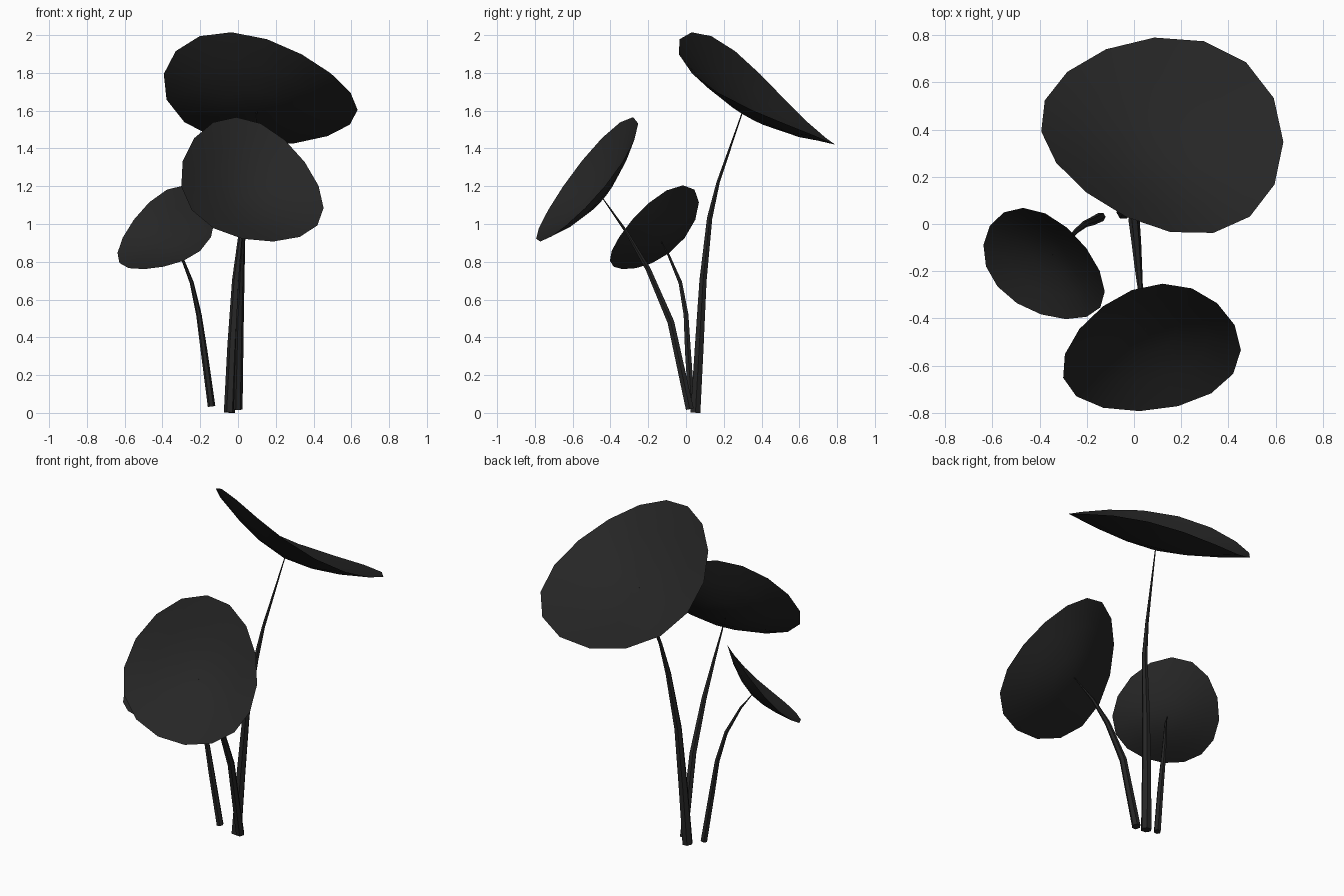
import bpy, bmesh, math
from mathutils import Vector

cube = bpy.data.objects.get("Cube")
if cube:
    bpy.data.objects.remove(cube, do_unlink=True)

SIDES = 16
STEM_SIDES = 6

charcoal = bpy.data.materials.new("charcoal")
charcoal.use_nodes = True
colour = (0.019, 0.019, 0.019, 1)
charcoal.diffuse_color = colour
charcoal.node_tree.nodes["Principled BSDF"].inputs["Base Color"].default_value = colour


def finish(name, bm, angle):
    mesh = bpy.data.meshes.new(name)
    bm.to_mesh(mesh)
    bm.free()
    mesh.materials.append(charcoal)
    obj = bpy.data.objects.new(name, mesh)
    bpy.context.collection.objects.link(obj)
    bpy.ops.object.select_all(action='DESELECT')
    obj.select_set(True)
    bpy.context.view_layer.objects.active = obj
    bpy.ops.object.shade_smooth_by_angle(angle=math.radians(angle))


def bridge(bm, a, b):
    n = len(a)
    for i in range(n):
        j = (i + 1) % n
        bm.faces.new((a[i], a[j], b[j], b[i]))


def leaf(name, centre, u, v, bend_u, bend_v, depth):
    """Shallow bowl: a tilted oval rim with a gentle second wave."""
    centre, u, v, bend_u, bend_v = map(Vector, (centre, u, v, bend_u, bend_v))
    normal = u.cross(v).normalized()
    bm = bmesh.new()
    rings = []
    for t in (1 / 3, 2 / 3, 1):
        sink = normal * depth * (1 - t ** 1.7)
        ring = []
        for k in range(SIDES):
            a = math.tau * k / SIDES
            rim = (u * math.cos(a) + v * math.sin(a)
                   + (bend_u * math.cos(2 * a) + bend_v * math.sin(2 * a)) * t)
            ring.append(bm.verts.new(centre + rim * t - sink))
        rings.append(ring)
    hub = bm.verts.new(centre - normal * depth)
    for i in range(SIDES):
        bm.faces.new((hub, rings[0][i], rings[0][(i + 1) % SIDES]))
    for inner, outer in zip(rings, rings[1:]):
        # wind so that faces point to the upper side
        bridge(bm, outer, inner)
    bmesh.ops.recalc_face_normals(bm, faces=bm.faces)
    if sum((f.normal.dot(normal) for f in bm.faces)) < 0:
        bmesh.ops.reverse_faces(bm, faces=bm.faces)
    finish(name, bm, 60)


def stem(name, path, base_radius):
    """Tapered tube along a path of points."""
    pts = [Vector(p) for p in path]
    last = len(pts) - 1
    bm = bmesh.new()
    rings = []
    for i, p in enumerate(pts):
        along = (pts[min(i + 1, last)] - pts[max(i - 1, 0)]).normalized()
        side = along.cross(Vector((0, 1, 0))).normalized()
        other = along.cross(side)
        r = base_radius * (1 - 0.9 * (i / last) ** 1.3)
        rings.append([bm.verts.new(p + r * (side * math.cos(a) + other * math.sin(a)))
                      for a in (math.tau * k / STEM_SIDES for k in range(STEM_SIDES))])
    for a, b in zip(rings, rings[1:]):
        bridge(bm, a, b)
    bm.faces.new(rings[0])
    bm.faces.new(rings[-1])
    bmesh.ops.recalc_face_normals(bm, faces=bm.faces)
    finish(name, bm, 40)


# Leaves
leaf("large_back_leaf", (0.12, 0.374, 1.699), (0.513, -0.022, -0.095),
     (-0.034, 0.412, -0.279), (0, -0.004, 0), (0.016, 0.036, 0.031), 0.13)
leaf("middle_front_leaf", (0.076, -0.533, 1.218), (0.373, 0.009, -0.124),
     (0.049, 0.27, 0.305), (0.004, -0.01, -0.009), (-0.022, 0, -0.017), 0.12)
leaf("small_side_leaf", (-0.383, -0.178, 0.956), (0.257, -0.099, 0.087),
     (0.009, 0.214, 0.204), (0.002, -0.009, -0.022), (-0.007, -0.006, 0.016), 0.08)

# Stems
stem("large_back_stem", [(-0.045, 0.05, 0.002), (-0.03, 0.07, 0.35), (-0.01, 0.09, 0.7),
                         (0.03, 0.125, 1.03), (0.05, 0.17, 1.22), (0.1, 0.3, 1.596)], 0.03)
stem("middle_front_stem", [(0, 0.02, 0.02), (0.01, -0.08, 0.48), (0.02, -0.2, 0.76),
                           (0.03, -0.31, 0.95), (0.05, -0.445, 1.142)], 0.024)
stem("small_side_stem", [(-0.14, 0.03, 0.035), (-0.18, 0.01, 0.33), (-0.207, 0, 0.52),
                         (-0.245, -0.03, 0.69), (-0.3, -0.09, 0.83),
                         (-0.346, -0.13, 0.905)], 0.02)
